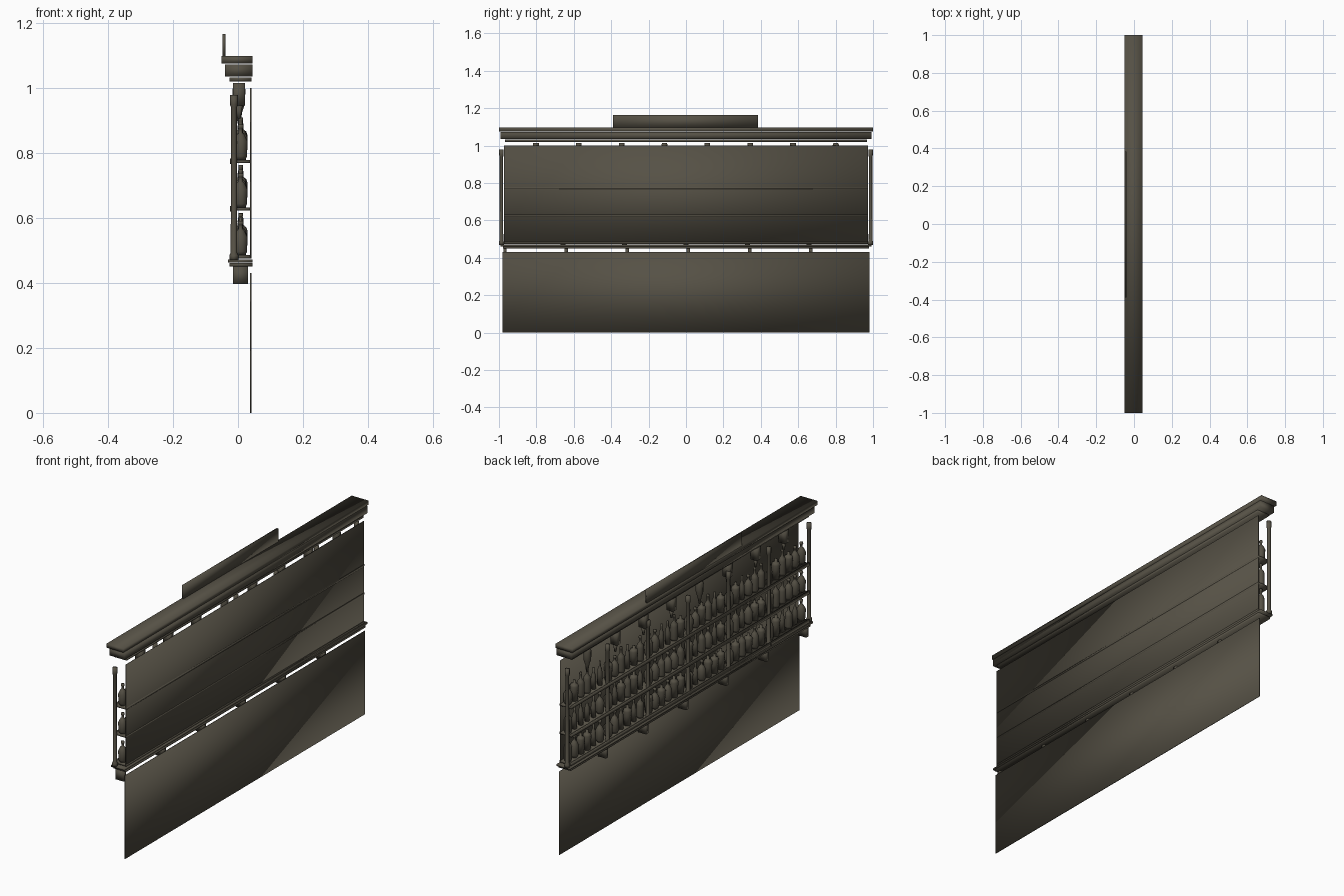
import bpy, bmesh, math, random

random.seed(4)
mat = bpy.data.materials.new("dark_olive_wood")
mat.diffuse_color = (0.092, 0.082, 0.06, 1)


def make(name, bm, loc=(0, 0, 0)):
    bmesh.ops.recalc_face_normals(bm, faces=bm.faces[:])
    for f in bm.faces:
        f.smooth = True
    me = bpy.data.meshes.new(name)
    bm.to_mesh(me)
    bm.free()
    me.materials.append(mat)
    return place(name, me, loc)


def place(name, me, loc, scale=(1, 1, 1)):
    ob = bpy.data.objects.new(name, me)
    ob.location = loc
    ob.scale = scale
    bpy.context.collection.objects.link(ob)
    return ob


def box(name, x0, x1, y0, y1, z0, z1):
    bm = bmesh.new()
    bmesh.ops.create_cube(bm, size=1)
    for v in bm.verts:
        v.co = ((x0 + x1) / 2 + v.co.x * (x1 - x0),
                (y0 + y1) / 2 + v.co.y * (y1 - y0),
                (z0 + z1) / 2 + v.co.z * (z1 - z0))
    return make(name, bm)


def lathe(profile, sides=10):
    """Closed turned shape from (radius, height) pairs."""
    bm = bmesh.new()
    rings = [[bm.verts.new((r * math.cos(2 * math.pi * i / sides),
                            r * math.sin(2 * math.pi * i / sides), z))
              for i in range(sides)] for r, z in profile]
    for a, b in zip(rings, rings[1:]):
        for i in range(sides):
            j = (i + 1) % sides
            bm.faces.new((a[i], a[j], b[j], b[i]))
    bm.faces.new(rings[0][::-1])
    bm.faces.new(rings[-1])
    return bm


# Thin wall panels
box("lower_panel", 0.037, 0.041, -0.98, 0.98, 0, 0.43)
box("back_panel", 0.037, 0.041, -0.972, 0.972, 0.48, 1.0)

# Cornice and raised sign board
box("cornice_top", -0.05, 0.045, -1, 1, 1.075, 1.097)
box("cornice_middle", -0.04, 0.045, -0.992, 0.992, 1.035, 1.072)
box("cornice_bottom", -0.026, 0.041, -0.967, 0.967, 1.02, 1.032)
box("sign_board", -0.048, -0.039, -0.39, 0.385, 1.095, 1.165)

# Counter ledge and its brackets
box("ledge", -0.03, 0.045, -0.992, 0.992, 0.462, 0.472)
box("ledge_underside", -0.026, 0.045, -0.978, 0.978, 0.45, 0.461)
for i in range(6):
    y = -0.968 + i * 0.327
    box("ledge_bracket", -0.016, 0.031, y - 0.009, y + 0.009, 0.396, 0.45)

# Shelves with front lips
shelf_tops = (0.485, 0.632, 0.778)
for z in shelf_tops:
    box("shelf", -0.022, 0.042, -0.972, 0.972, z - 0.01, z)
    box("shelf_lip", -0.025, -0.021, -0.972, 0.972, z - 0.012, z + 0.005)

# Turned posts along the front
post = lathe([(0.014, 0.47), (0.014, 0.485), (0.010, 0.492), (0.009, 0.94),
              (0.012, 0.948), (0.012, 0.978)], 8)
first = make("post", post, (-0.0125, -0.987, 0))
for i in range(1, 7):
    place("post", first.data, (-0.0125, -0.987 + i * 0.329, 0))

# Hanging lamps under the cornice: square blocks and two tapered ones
for i in range(8):
    y = -0.802 + i * 0.229
    if i in (3, 7):
        make("tapered_lamp", lathe([(0.004, 0.89), (0.01, 0.925), (0.018, 0.95),
                                    (0.02, 0.995), (0.012, 1.015)], 8), (0.003, y, 0))
    else:
        box("lamp_block", -0.016, 0.021, y - 0.015, y + 0.015, 0.945, 1.015)
        make("lamp_tip", lathe([(0.005, 0.905), (0.011, 0.945)], 8), (0.003, y, 0))

# Bottles in a few shapes
shapes = [
    [(0.016, 0), (0.018, 0.01), (0.018, 0.07), (0.015, 0.085), (0.006, 0.097),
     (0.006, 0.118), (0.007, 0.12), (0.007, 0.128)],
    [(0.014, 0), (0.02, 0.012), (0.021, 0.06), (0.012, 0.08), (0.006, 0.086),
     (0.006, 0.1), (0.009, 0.102), (0.008, 0.112)],
    [(0.017, 0), (0.019, 0.05), (0.021, 0.075), (0.017, 0.086), (0.007, 0.09),
     (0.007, 0.105)],
    [(0.012, 0), (0.013, 0.055), (0.01, 0.08), (0.005, 0.095), (0.005, 0.12)],
]
meshes = []
for s in shapes:
    ob = make("bottle", lathe(s))
    meshes.append(ob.data)
    bpy.data.objects.remove(ob)
for z in shelf_tops:
    for bay in range(6):
        for k in range(6):
            y = -0.987 + bay * 0.329 + 0.034 + k * 0.052
            place("bottle", random.choice(meshes), (0.008, y, z),
                  (1, 1, random.uniform(0.9, 1.03)))
